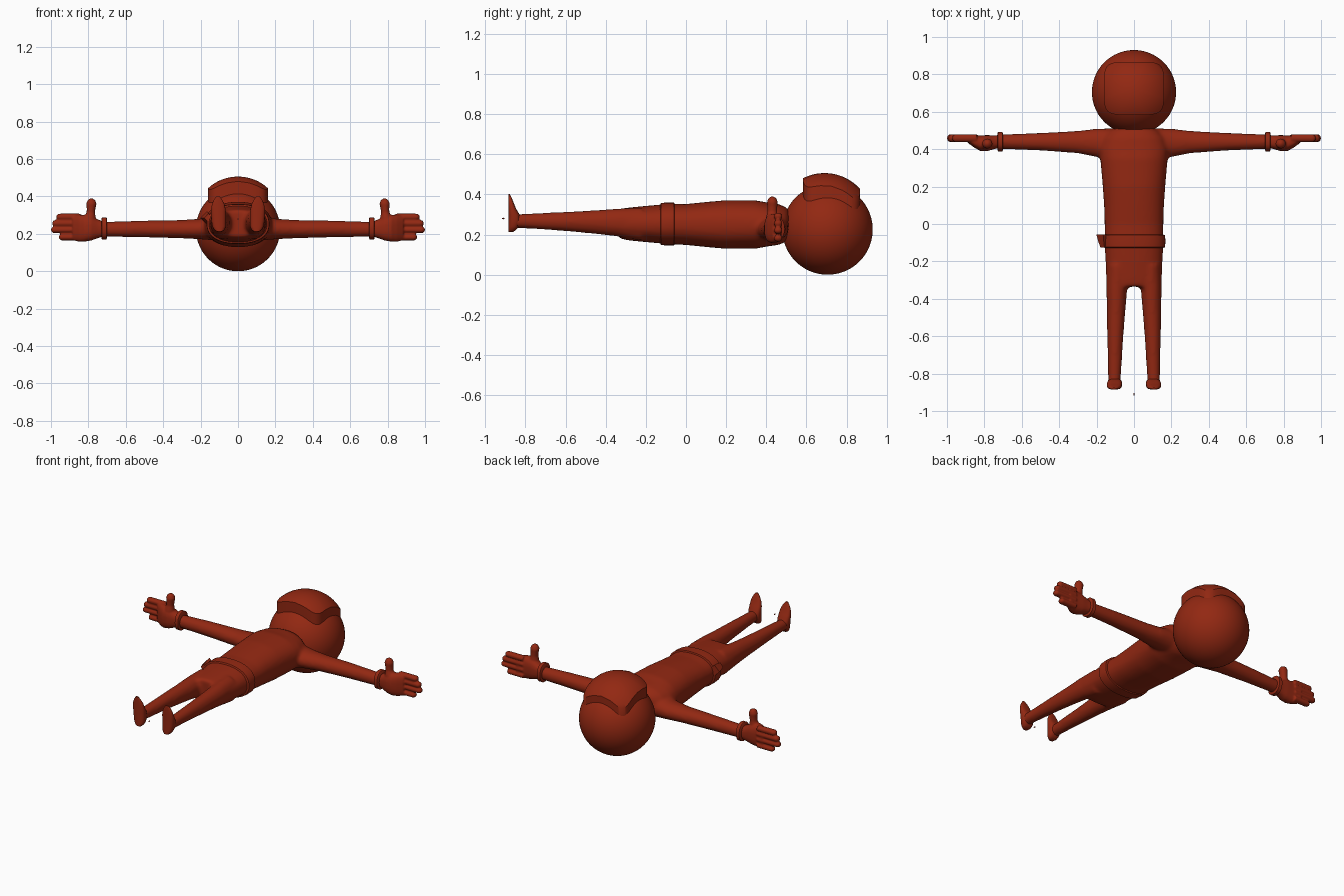
import bpy, bmesh, math
from mathutils import Vector

if "Cube" in bpy.data.objects:
    bpy.data.objects.remove(bpy.data.objects["Cube"])

red = bpy.data.materials.new("deep red")
red.diffuse_color = (0.29, 0.021, 0.006, 1)
red.use_nodes = True
red.node_tree.nodes["Principled BSDF"].inputs["Base Color"].default_value = red.diffuse_color


def finish(name, bm, mirror=False, voxel=0.0, smooth=0, angle=50):
    bmesh.ops.recalc_face_normals(bm, faces=bm.faces)
    me = bpy.data.meshes.new(name)
    bm.to_mesh(me)
    bm.free()
    me.materials.append(red)
    ob = bpy.data.objects.new(name, me)
    bpy.context.collection.objects.link(ob)
    bpy.context.view_layer.objects.active = ob
    ob.select_set(True)
    bpy.ops.object.shade_smooth_by_angle(angle=math.radians(angle))
    ob.select_set(False)
    if mirror:
        m = ob.modifiers.new("mirror", 'MIRROR')
        m.use_mirror_merge = False
    if voxel:
        r = ob.modifiers.new("blend", 'REMESH')
        r.mode = 'VOXEL'
        r.voxel_size = voxel
        r.use_smooth_shade = True
    if smooth:
        s = ob.modifiers.new("soften", 'SMOOTH')
        s.factor = 0.5
        s.iterations = smooth
    return ob


def loft(bm, axis, sections, n=28, power=2.0):
    """Capped tube; each section is (position, centre a, centre b, radius a, radius b)."""
    rings = []
    for t, ca, cb, ra, rb in sections:
        ring = []
        for i in range(n):
            a = 2 * math.pi * i / n
            c, s = math.cos(a), math.sin(a)
            u = ca + ra * math.copysign(abs(c) ** (2 / power), c)
            v = cb + rb * math.copysign(abs(s) ** (2 / power), s)
            p = {'x': (t, u, v), 'y': (u, t, v), 'z': (u, v, t)}[axis]
            ring.append(bm.verts.new(p))
        rings.append(ring)
    for r0, r1 in zip(rings, rings[1:]):
        for i in range(n):
            j = (i + 1) % n
            bm.faces.new((r0[i], r0[j], r1[j], r1[i]))
    bm.faces.new(rings[0][::-1])
    bm.faces.new(rings[-1])


def capsule(bm, x0, x1, y, z, r, ry):
    """Finger along x with a rounded tip."""
    secs = [(x0, y, z, ry, r)]
    for k in range(7):
        a = math.pi / 2 * k / 6.3
        secs.append((x1 - r + r * math.sin(a), y, z, ry * math.cos(a), r * math.cos(a)))
    loft(bm, 'x', secs, 16)


# Body: torso, arms and legs blended into one skin
bm = bmesh.new()
loft(bm, 'y', [(.515, 0, .25, .09, .065), (.5, 0, .25, .13, .085), (.46, 0, .25, .165, .102),
               (.4, 0, .25, .182, .11), (.35, 0, .25, .18, .12), (.2, 0, .25, .167, .121),
               (.1, 0, .25, .16, .112), (0, 0, .25, .157, .102), (-.1, 0, .2525, .157, .099),
               (-.2, 0, .2525, .152, .09), (-.29, 0, .2525, .149, .081),
               (-.335, 0, .255, .14, .072)], 40, 2.3)
for s in (-1, 1):
    loft(bm, 'x', [(s * .08, .425, .235, .087, .075), (s * .2, .434, .226, .076, .055),
                   (s * .3, .438, .225, .06, .049), (s * .5, .44, .226, .047, .045),
                   (s * .74, .44, .224, .038, .039)], 28)
    loft(bm, 'y', [(-.22, s * .085, .252, .062, .083), (-.345, s * .092, .26, .056, .069),
                   (-.45, s * .095, .262, .05, .059), (-.6, s * .1, .265, .043, .048),
                   (-.75, s * .103, .267, .037, .039), (-.83, s * .105, .267, .034, .035),
                   (-.872, s * .105, .265, .036, .036)], 28)
finish("body", bm, voxel=.011, smooth=5)

# Feet with flat soles and tapering toes
bm = bmesh.new()
foot = []
for z, x, rx, ry in [(.213, .099, .016, .012), (.222, .1, .028, .019), (.24, .101, .036, .026),
                     (.27, .103, .039, .031), (.3, .104, .04, .028), (.33, .105, .039, .019),
                     (.36, .106, .033, .013), (.385, .107, .021, .008), (.401, .107, .008, .004)]:
    foot.append((z, x, -.885 + ry, rx, ry))
loft(bm, 'z', foot, 24, 2.6)
finish("feet", bm, mirror=True)

# Round head
bm = bmesh.new()
bmesh.ops.create_uvsphere(bm, u_segments=64, v_segments=36, radius=.225)
bmesh.ops.translate(bm, verts=bm.verts, vec=(0, .705, .225))
finish("head", bm)

# Raised face plate: rounded rectangle domed over the head
bm = bmesh.new()
N, R = 72, 14
centre, radius = Vector((0, .69, .268)), .238
rings = []
for k in range(1, R + 2):
    f = min(k, R) / R
    ring = []
    for i in range(N):
        a = 2 * math.pi * i / N
        c, s = math.cos(a), math.sin(a)
        x = .16 * f * math.copysign(abs(c) ** .4, c)
        y = .725 + .142 * f * math.copysign(abs(s) ** .4, s)
        d = radius ** 2 - x * x - (y - centre.y) ** 2
        z = centre.z + math.sqrt(max(d, .0004)) if k <= R else .3
        ring.append(bm.verts.new((x, y, z)))
    rings.append(ring)
tip = bm.verts.new((0, .725, centre.z + math.sqrt(radius ** 2 - .035 ** 2)))
for i in range(N):
    j = (i + 1) % N
    bm.faces.new((tip, rings[0][i], rings[0][j]))
    for r0, r1 in zip(rings, rings[1:]):
        bm.faces.new((r0[i], r1[i], r1[j], r0[j]))
bm.faces.new(rings[-1][::-1])
finish("face_plate", bm, angle=35)

# Belt
bm = bmesh.new()
loft(bm, 'y', [(-.056, 0, .2525, .155, .098), (-.06, 0, .2525, .166, .107),
               (-.092, 0, .2525, .168, .107), (-.124, 0, .2525, .166, .105),
               (-.129, 0, .2525, .152, .095)], 48, 2.3)
finish("belt", bm)

# Pointed belt pouch on one hip
bm = bmesh.new()
loft(bm, 'y', [(-.056, -.165, .285, .036, .036), (-.09, -.162, .285, .03, .032),
               (-.125, -.158, .285, .022, .024)], 4, 2)
finish("hip_pouch", bm)

# Gloves: palm, four fingers and an upright thumb
bm = bmesh.new()
loft(bm, 'x', [(.725, .44, .226, .035, .042), (.75, .437, .227, .037, .05),
               (.785, .432, .23, .043, .066), (.82, .432, .23, .042, .072),
               (.85, .44, .23, .034, .072), (.885, .454, .232, .023, .066)], 28, 2.5)
for z, end, r in [(.29, .972, .018), (.256, .993, .018), (.221, 1.0, .0175), (.182, .958, .0175)]:
    capsule(bm, .84, end, .459, z, r, .021)
loft(bm, 'z', [(.22, .795, .428, .04, .034), (.285, .792, .428, .032, .03),
               (.315, .787, .43, .022, .024), (.34, .785, .43, .024, .025),
               (.362, .784, .43, .028, .027), (.38, .784, .43, .02, .02),
               (.39, .784, .43, .006, .006)], 20)
finish("gloves", bm, mirror=True, voxel=.0055, smooth=2)

# Wrist bands
bm = bmesh.new()
loft(bm, 'x', [(.7, .44, .229, .044, .052), (.704, .44, .229, .052, .059),
               (.726, .44, .229, .052, .059), (.731, .44, .229, .044, .052)], 32, 2.3)
finish("wrist_bands", bm, mirror=True)

# Tiny loose speck between the feet
bm = bmesh.new()
bmesh.ops.create_icosphere(bm, subdivisions=1, radius=.005)
bmesh.ops.scale(bm, verts=bm.verts, vec=(.8, 1.6, .8))
bmesh.ops.translate(bm, verts=bm.verts, vec=(0, -.91, .28))
finish("loose_speck", bm)
